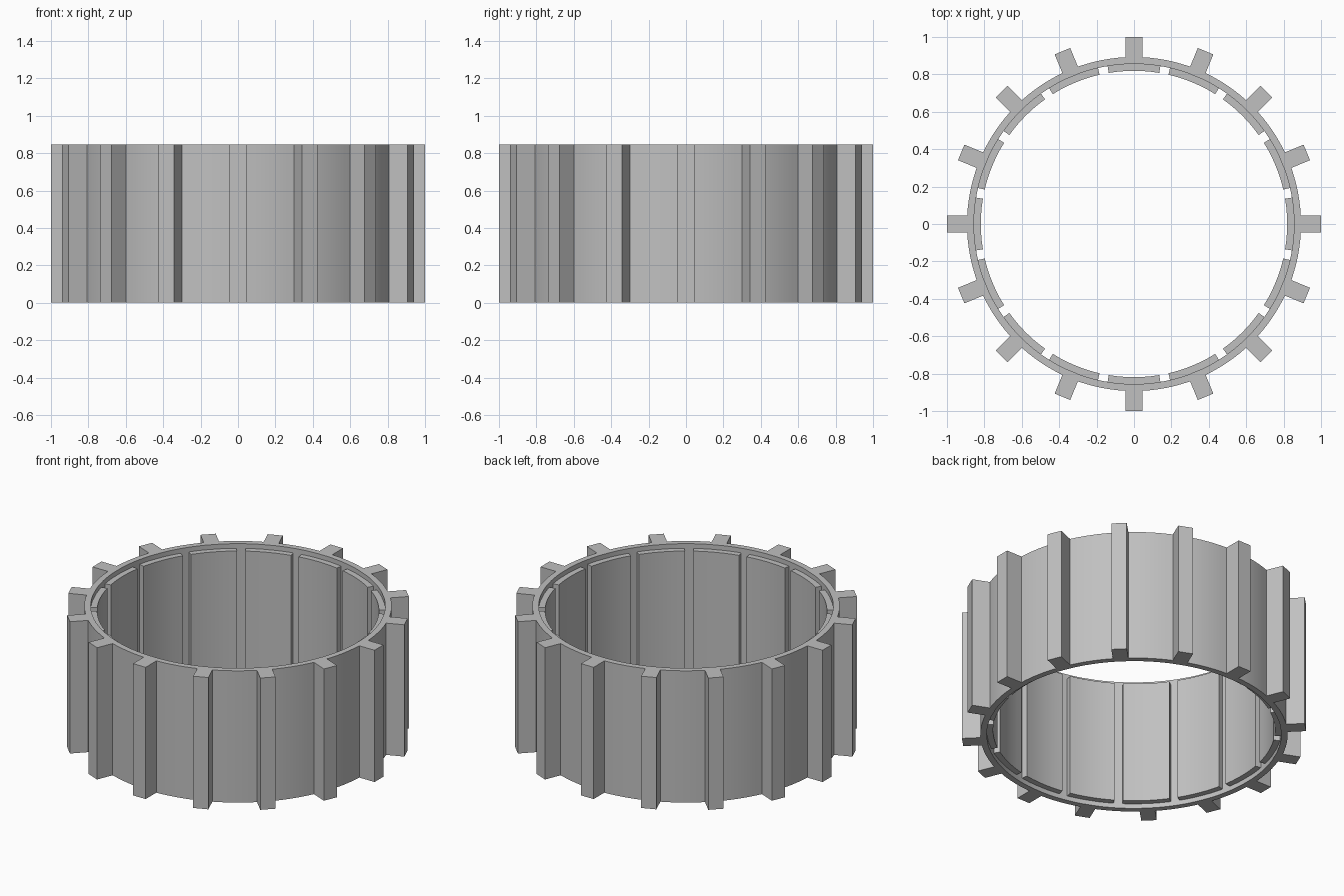
import bpy, bmesh
from math import radians, sin, cos, asin, tau
from mathutils import Vector

if "Cube" in bpy.data.objects:
    bpy.data.objects.remove(bpy.data.objects["Cube"])

COUNT = 16
SECTOR = tau / COUNT
HEIGHT = 0.845
R_OUT, R_IN, R_PAD, R_TIP = 0.893, 0.856, 0.819, 1.0
TOOTH_HALF = 0.045
PAD_HALF = radians(9.5)
PAD_RECESS = 0.03

grey = bpy.data.materials.new("grey")
grey.use_nodes = True
grey.diffuse_color = (0.53, 0.53, 0.53, 1)
grey.node_tree.nodes["Principled BSDF"].inputs["Base Color"].default_value = (0.53, 0.53, 0.53, 1)


def polar(r, a, z):
    return Vector((r * cos(a), r * sin(a), z))


def extrude_plan(name, quads, z0, z1):
    """Weld flat quads into a plan and extrude it upward into a solid."""
    bm = bmesh.new()
    for quad in quads:
        bm.faces.new([bm.verts.new((p.x, p.y, z0)) for p in quad])
    bmesh.ops.remove_doubles(bm, verts=bm.verts, dist=1e-4)
    result = bmesh.ops.extrude_face_region(bm, geom=bm.faces[:], use_keep_orig=True)
    top = [g for g in result["geom"] if isinstance(g, bmesh.types.BMVert)]
    bmesh.ops.translate(bm, verts=top, vec=(0, 0, z1 - z0))
    bmesh.ops.recalc_face_normals(bm, faces=bm.faces)
    mesh = bpy.data.meshes.new(name)
    bm.to_mesh(mesh)
    bm.free()
    mesh.materials.append(grey)
    obj = bpy.data.objects.new(name, mesh)
    bpy.context.collection.objects.link(obj)
    bpy.ops.object.select_all(action="DESELECT")
    obj.select_set(True)
    bpy.context.view_layer.objects.active = obj
    bpy.ops.object.shade_smooth_by_angle(angle=radians(30))
    return obj


def arc_cells(r0, r1, angles):
    """Quads filling the band between two radii."""
    return [[polar(r0, a, 0), polar(r1, a, 0), polar(r1, b, 0), polar(r0, b, 0)]
            for a, b in zip(angles, angles[1:])]


# Ring wall with outer teeth
base = asin(TOOTH_HALF / R_OUT)
steps = 6
ring = []
for i in range(COUNT):
    mid = i * SECTOR
    gap = SECTOR - 2 * base
    angles = [mid - base, mid + base] + [mid + base + gap * k / steps for k in range(1, steps + 1)]
    ring += arc_cells(R_IN, R_OUT, angles)
    side = Vector((-sin(mid), cos(mid), 0)) * TOOTH_HALF
    tip = polar(R_TIP, mid, 0)
    ring.append([polar(R_OUT, mid - base, 0), tip - side, tip + side, polar(R_OUT, mid + base, 0)])
extrude_plan("toothed_ring", ring, 0, HEIGHT)

# Curved inner pads, set back from both rims
for i in range(COUNT):
    angles = [i * SECTOR + PAD_HALF * (k / 3 - 1) for k in range(7)]
    extrude_plan(f"inner_pad_{i + 1}", arc_cells(R_PAD, R_IN + 0.004, angles),
                 PAD_RECESS, HEIGHT - PAD_RECESS)
